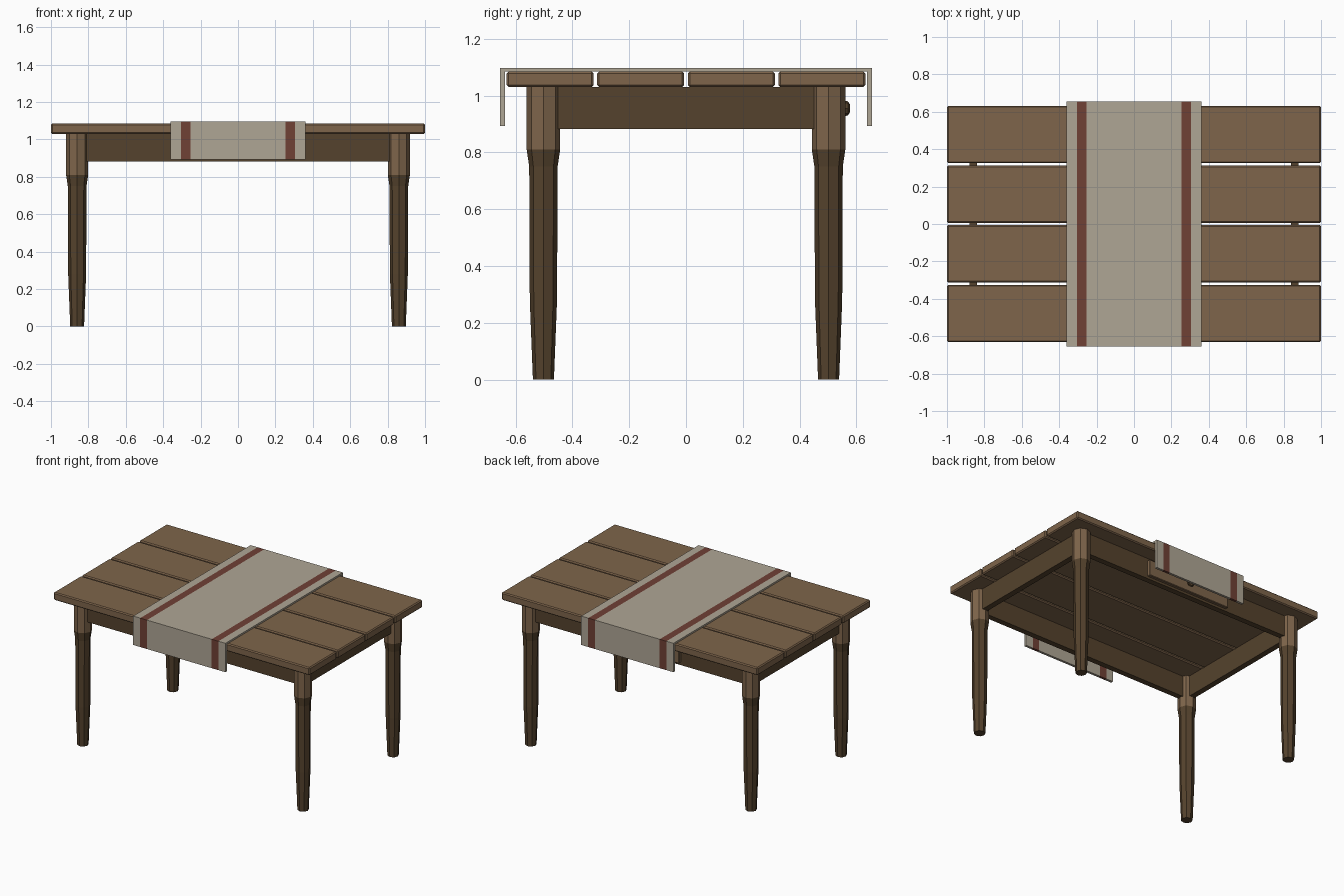
import bpy, bmesh, math
from mathutils import Matrix, Vector

cube = bpy.data.objects.get("Cube")
if cube:
    bpy.data.objects.remove(cube, do_unlink=True)


def material(name, rgb):
    m = bpy.data.materials.new(name)
    m.use_nodes = True
    m.diffuse_color = (*rgb, 1)
    bsdf = next(n for n in m.node_tree.nodes if n.type == 'BSDF_PRINCIPLED')
    bsdf.inputs["Base Color"].default_value = (*rgb, 1)
    return m


light_wood = material("light wood", (0.21, 0.13, 0.07))
dark_wood = material("dark wood", (0.09, 0.055, 0.026))
linen = material("linen", (0.43, 0.38, 0.30))
red_stripe = material("red stripe", (0.16, 0.052, 0.036))


def finish(name, bm, *mats):
    bmesh.ops.recalc_face_normals(bm, faces=bm.faces)
    mesh = bpy.data.meshes.new(name)
    bm.to_mesh(mesh)
    bm.free()
    for m in mats:
        mesh.materials.append(m)
    obj = bpy.data.objects.new(name, mesh)
    bpy.context.collection.objects.link(obj)
    return obj


def box(name, low, high, mat, bevel=0):
    low, high = Vector(low), Vector(high)
    bm = bmesh.new()
    bmesh.ops.create_cube(bm, size=1, matrix=Matrix.Translation((low + high) / 2)
                          @ Matrix.Diagonal((*(high - low), 1)))
    obj = finish(name, bm, mat)
    if bevel:
        mod = obj.modifiers.new("soft edges", 'BEVEL')
        mod.width = bevel
        mod.segments = 1
    return obj


def lathe(name, profile, sides, origin, mats, rule):
    """Stack rings of (radius, height); rule picks a material by height."""
    bm = bmesh.new()
    rings = [[bm.verts.new((r * math.cos(math.tau * i / sides),
                            r * math.sin(math.tau * i / sides), z))
              for i in range(sides)] for r, z in profile]
    for a, b in zip(rings, rings[1:]):
        for i in range(sides):
            j = (i + 1) % sides
            bm.faces.new((a[i], a[j], b[j], b[i]))
    bm.faces.new(rings[0])
    bm.faces.new(rings[-1])
    for f in bm.faces:
        f.material_index = rule(f.calc_center_median().z)
    obj = finish(name, bm, *mats)
    obj.location = origin
    return obj


LEG_X, LEG_Y = 0.86, 0.502
APRON_LOW, TOP_LOW, TOP_HIGH = 0.883, 1.03, 1.085

# Four top planks with narrow gaps
for i in range(4):
    y = (i - 1.5) * 0.319
    box(f"top_plank_{i + 1}", (-1, y - 0.153, TOP_LOW), (1, y + 0.153, TOP_HIGH),
        light_wood, 0.007)

# Faceted tapered legs with a lighter upper block
leg_profile = [(0.037, 0), (0.048, 0.28), (0.05, 0.75), (0.059, 0.81), (0.059, TOP_LOW)]
for sx, side in ((-1, "right"), (1, "left")):
    for sy, end in ((-1, "front"), (1, "back")):
        lathe(f"{end}_{side}_leg", leg_profile, 8, (sx * LEG_X, sy * LEG_Y, 0),
              (dark_wood, light_wood), lambda z: int(z > 0.82))

# Aprons between the legs
for s, end, side in ((-1, "front", "right"), (1, "back", "left")):
    box(f"{end}_apron", (-LEG_X, s * LEG_Y - 0.02, APRON_LOW),
        (LEG_X, s * LEG_Y + 0.02, TOP_LOW), dark_wood)
    box(f"{side}_apron", (s * LEG_X - 0.02, -LEG_Y, APRON_LOW),
        (s * LEG_X + 0.02, LEG_Y, TOP_LOW), dark_wood)

# Drawer front and knob at the back
box("drawer_front", (-0.325, 0.515, 0.9), (0.325, 0.543, 1.015), light_wood, 0.004)
knob_profile = [(0.012, 0), (0.012, 0.008), (0.027, 0.018), (0.025, 0.028), (0.014, 0.035)]
knob = lathe("drawer_knob", knob_profile, 8, (0, 0.542, 0.955), (dark_wood,), lambda z: 0)
knob.rotation_euler.x = -math.pi / 2

# Cloth runner: folded section swept across x, striped by column
outer, inner, hem, crown = 0.655, 0.638, 0.893, 1.097
section = [(-outer, hem), (-outer, crown), (outer, crown), (outer, hem),
           (inner, hem), (inner, TOP_HIGH), (-inner, TOP_HIGH), (-inner, hem)]
columns = [-0.36, -0.305, -0.253, 0.253, 0.305, 0.36]
bm = bmesh.new()
rows = [[bm.verts.new((x, y, z)) for y, z in section] for x in columns]
for k, (a, b) in enumerate(zip(rows, rows[1:])):
    for i in range(len(section)):
        j = (i + 1) % len(section)
        bm.faces.new((a[i], a[j], b[j], b[i])).material_index = k % 2
for row in (rows[0], rows[-1]):
    for quad in ((0, 1, 6, 7), (1, 2, 5, 6), (2, 3, 4, 5)):
        bm.faces.new([row[q] for q in quad])
finish("table_runner", bm, linen, red_stripe)
